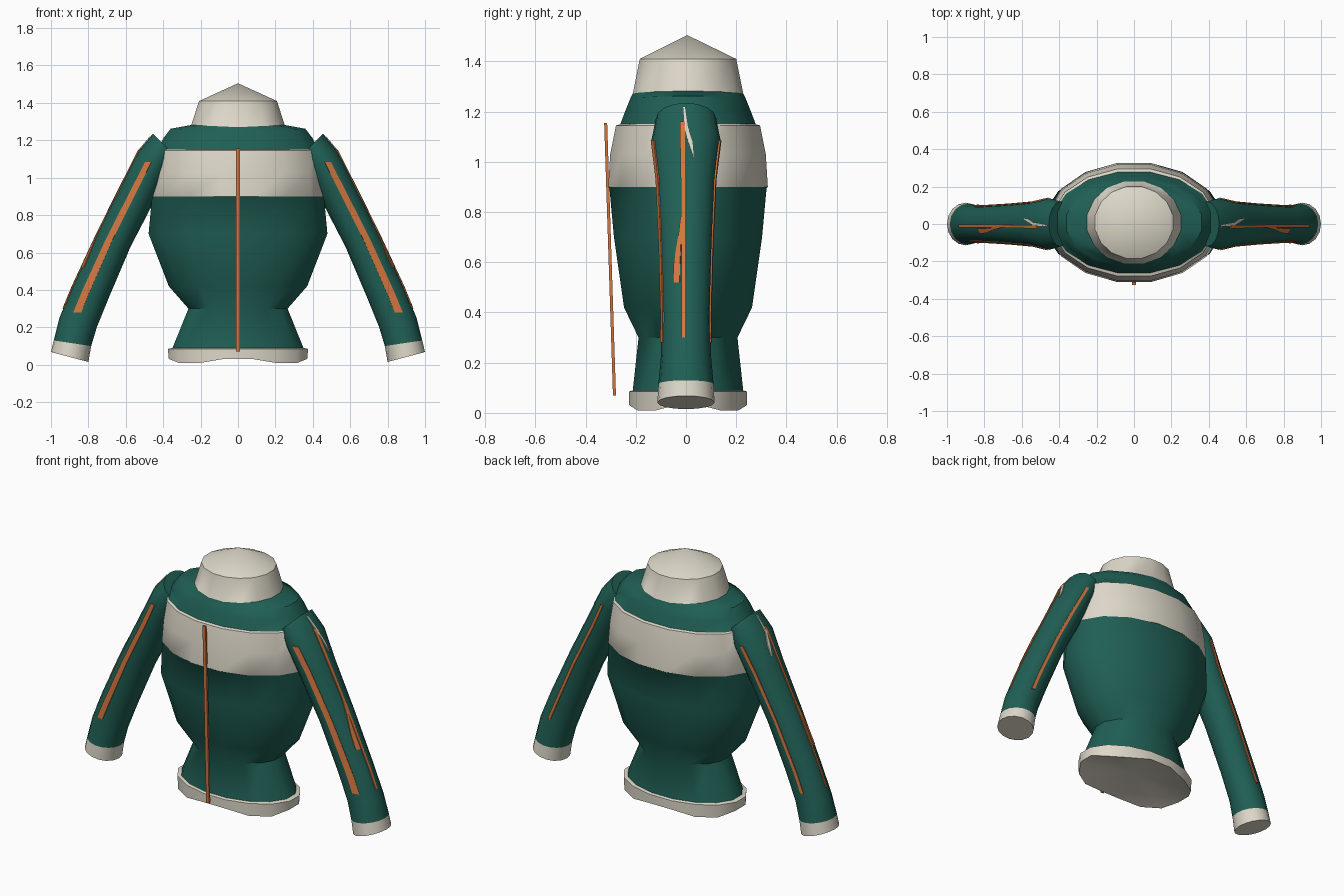
import bpy, bmesh, math
from mathutils import Vector

cube = bpy.data.objects.get("Cube")
if cube:
    bpy.data.objects.remove(cube)


def material(name, rgb):
    m = bpy.data.materials.new(name)
    m.use_nodes = True
    m.diffuse_color = (*rgb, 1)
    m.node_tree.nodes["Principled BSDF"].inputs["Base Color"].default_value = (*rgb, 1)
    return m


GREEN = material("deep green cloth", (0.014, 0.115, 0.09))
CREAM = material("cream trim", (0.72, 0.68, 0.58))
ORANGE = material("orange piping", (0.65, 0.18, 0.05))


def loft(name, rings, mats, colour=None, bottom=None, top=None, angle=50):
    """Skin a list of rings; bottom and top are optional centre points of the caps."""
    bm = bmesh.new()
    loops = [[bm.verts.new(p) for p in ring] for ring in rings]
    n = len(loops[0])
    for row, (a, b) in enumerate(zip(loops, loops[1:])):
        for i in range(n):
            j = (i + 1) % n
            f = bm.faces.new((a[i], a[j], b[j], b[i]))
            f.material_index = colour(row) if colour else 0
    for loop, centre, row in ((loops[0], bottom, 0), (loops[-1], top, len(rings) - 2)):
        if centre is None:
            f = bm.faces.new(loop)
            f.material_index = colour(row) if colour else 0
            continue
        c = bm.verts.new(centre)
        for i in range(n):
            f = bm.faces.new((loop[i], loop[(i + 1) % n], c))
            f.material_index = colour(row) if colour else 0
    bmesh.ops.recalc_face_normals(bm, faces=bm.faces)
    mesh = bpy.data.meshes.new(name)
    bm.to_mesh(mesh)
    bm.free()
    for m in mats:
        mesh.materials.append(m)
    obj = bpy.data.objects.new(name, mesh)
    bpy.context.collection.objects.link(obj)
    bpy.ops.object.select_all(action="DESELECT")
    obj.select_set(True)
    bpy.context.view_layer.objects.active = obj
    bpy.ops.object.shade_smooth_by_angle(angle=math.radians(angle))
    return obj


# Torso: stacked ovals of (height, half width, half depth, cream?)
SEG = 16
WIDEN = 1 / math.cos(math.pi / SEG)
torso_profile = [
    (0.02, 0.37, 0.235, 1), (0.085, 0.375, 0.235, 1), (0.09, 0.35, 0.22, 0),
    (0.30, 0.265, 0.197, 0), (0.42, 0.37, 0.255, 0), (0.70, 0.478, 0.295, 0),
    (0.895, 0.46, 0.313, 0), (0.90, 0.46, 0.318, 1), (1.03, 0.45, 0.31, 1),
    (1.145, 0.435, 0.287, 1), (1.15, 0.43, 0.27, 0), (1.21, 0.40, 0.247, 0),
    (1.25, 0.36, 0.23, 0), (1.27, 0.25, 0.22, 1), (1.41, 0.208, 0.192, 1),
]


def oval(z, rx, ry):
    ring = []
    for i in range(SEG):
        a = (i + 0.5) * math.tau / SEG
        wave = 0.016 * math.cos(4 * a) if z < 0.05 else 0
        lift = 0.012 * abs(math.cos(a)) if 1.24 < z < 1.3 else 0
        ring.append((rx * WIDEN * math.cos(a), 0.008 + ry * WIDEN * math.sin(a), z + wave + lift))
    return ring


loft("jacket_body", [oval(*p[:3]) for p in torso_profile], [GREEN, CREAM],
     lambda row: torso_profile[row][3], bottom=(0, 0, 0.08), top=(0, 0.005, 1.505), angle=42)

# Sleeves: (outer x, outer z, inner x, inner z, half depth)
sleeve_profile = [
    (0.455, 1.235, 0.33, 1.11, 0.12), (0.535, 1.14, 0.37, 1.03, 0.138),
    (0.62, 0.97, 0.44, 0.89, 0.118), (0.75, 0.71, 0.575, 0.63, 0.106),
    (0.885, 0.42, 0.69, 0.36, 0.098), (0.955, 0.25, 0.755, 0.2, 0.1),
    (0.985, 0.13, 0.785, 0.1, 0.11), (1.0, 0.068, 0.80, 0.015, 0.114),
]


def sleeve_ring(side, p):
    outer, inner = Vector((p[0], 0, p[1])), Vector((p[2], 0, p[3]))
    mid, half = (outer + inner) / 2, (outer - inner) / 2
    ring = []
    for i in range(SEG):
        a = i * math.tau / SEG
        v = mid + half * math.cos(a)
        ring.append((side * v.x, p[4] * math.sin(a), v.z))
    return ring


def along_sleeve(z, angle, lift=0.0):
    """Point on the sleeve surface; angle 0 is the outer edge, -90 the front."""
    a = math.radians(angle)
    pts = []
    for p in sleeve_profile:
        outer, inner = Vector((p[0], 0, p[1])), Vector((p[2], 0, p[3]))
        half = (outer - inner) / 2
        v = (outer + inner) / 2 + half * math.cos(a) * (1 + lift / half.length)
        v.y = (p[4] + lift) * math.sin(a)
        pts.append(v)
    for u, v in zip(pts, pts[1:]):
        if u.z >= z >= v.z:
            return u.lerp(v, (u.z - z) / (u.z - v.z))
    return pts[0]


def strip(name, side, path, mat):
    """Slim raised strip on the sleeve; path holds (height, angle, half width in degrees)."""
    rings = []
    for z, ang, w in path:
        ring = [along_sleeve(z, ang + s * w, h)
                for s, h in ((-1, -0.004), (-1, 0.004), (1, 0.004), (1, -0.004))]
        rings.append([(side * p.x, p.y, p.z) for p in ring])
    loft(name, rings, [mat], angle=30)


# Stops match the sleeve rings so the strips hug the surface
for label, side in (("left", 1), ("right", -1)):
    loft(label + "_sleeve", [sleeve_ring(side, p) for p in sleeve_profile], [GREEN, CREAM],
         lambda row: int(row == len(sleeve_profile) - 2), angle=45)
    stops = (1.085, 0.93, 0.8, 0.67, 0.53, 0.39, 0.28)
    strip(label + "_front_piping", side, [(z, -76, 9 - 3 * z + 3) for z in stops], ORANGE)
    strip(label + "_back_piping", side, [(z, 82, 5) for z in stops], ORANGE)
    strip(label + "_outer_piping", side,
          [(z, -6, 4) for z in (1.16, 1.14, 0.97, 0.84, 0.71, 0.56, 0.42, 0.3)], ORANGE)
    strip(label + "_piping_branch", side,
          [(0.78, -9, 2), (0.71, -13, 3), (0.6, -20, 7), (0.52, -22, 8)], ORANGE)
    strip(label + "_shoulder_fleck", side,
          [(1.22, -4, 2), (1.14, 0, 3), (1.08, 8, 4), (1.02, 14, 1)], CREAM)

# Straight front zip, standing slightly off the cloth
zip_ends = ((-0.285, 0.07), (-0.32, 1.155))
loft("front_zip", [[(sx * 0.01, y + sy * 0.006, z) for sx, sy in ((-1, -1), (1, -1), (1, 1), (-1, 1))]
                   for y, z in zip_ends], [ORANGE], angle=30)
